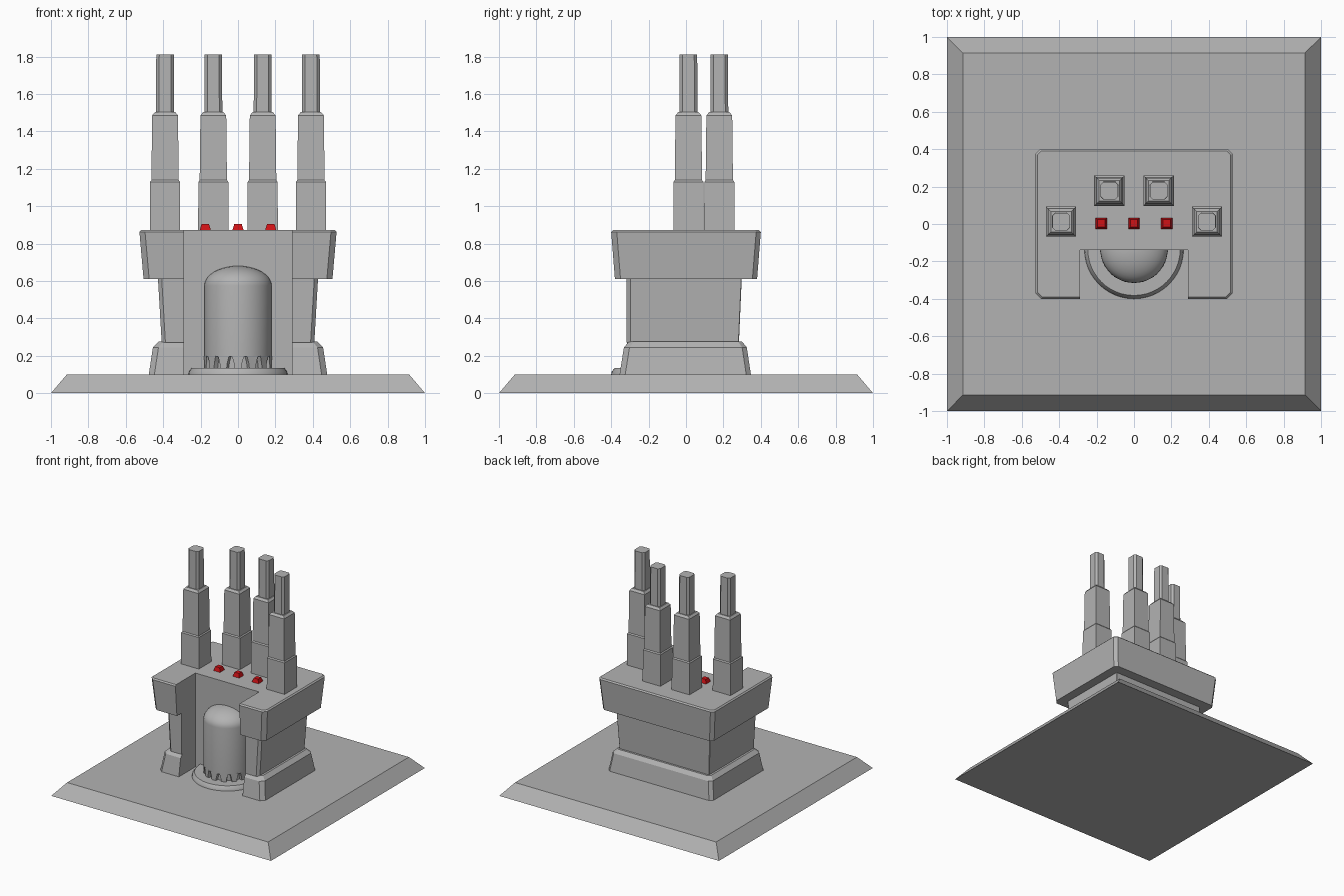
import bpy, bmesh, math

cube = bpy.data.objects.get("Cube")
if cube:
    bpy.data.objects.remove(cube, do_unlink=True)


def material(name, rgb):
    m = bpy.data.materials.new(name)
    m.use_nodes = True
    col = (*rgb, 1)
    m.diffuse_color = col
    m.node_tree.nodes["Principled BSDF"].inputs["Base Color"].default_value = col
    return m


GREY = material("concrete grey", (0.45, 0.45, 0.45))
RED = material("signal red", (0.62, 0.006, 0.008))


def loft(name, rings, mat=GREY, smooth=False):
    """Skin a stack of equal-length outlines and cap both ends."""
    bm = bmesh.new()
    loops = [[bm.verts.new(p) for p in r] for r in rings]
    n = len(loops[0])
    for a, b in zip(loops, loops[1:]):
        for i in range(n):
            j = (i + 1) % n
            bm.faces.new((a[i], a[j], b[j], b[i]))
    bm.faces.new(loops[0][::-1])
    bm.faces.new(loops[-1])
    bmesh.ops.recalc_face_normals(bm, faces=bm.faces)
    me = bpy.data.meshes.new(name)
    bm.to_mesh(me)
    bm.free()
    me.materials.append(mat)
    ob = bpy.data.objects.new(name, me)
    bpy.context.collection.objects.link(ob)
    if smooth:
        bpy.ops.object.select_all(action='DESELECT')
        ob.select_set(True)
        bpy.context.view_layer.objects.active = ob
        bpy.ops.object.shade_smooth_by_angle(angle=math.radians(35))
    return ob


def square(cx, cy, h, z):
    return [(cx + sx * h, cy + sy * h, z)
            for sx, sy in ((-1, -1), (1, -1), (1, 1), (-1, 1))]


def octagon(cx, cy, h, c, z):
    k = h - c
    pts = ((-k, -h), (k, -h), (h, -k), (h, k), (k, h), (-k, h), (-h, k), (-h, -k))
    return [(cx + x, cy + y, z) for x, y in pts]


def circle(cx, cy, r, z, n=48):
    return [(cx + r * math.cos(2 * math.pi * i / n),
             cy + r * math.sin(2 * math.pi * i / n), z) for i in range(n)]


NOTCH_X, NOTCH_Y = 0.29, -0.14


def u_outline(hx, front, back, z, cf, cb):
    """Chamfered rectangle with the front alcove cut out."""
    right = [(NOTCH_X, NOTCH_Y), (NOTCH_X, front), (hx - cf, front),
             (hx, front + cf), (hx, back - cb), (hx - cb, back)]
    left = [(-x, y) for x, y in reversed(right)]
    return [(x, y, z) for x, y in right + left]


# Sloped ground slab
loft("ground_slab", [square(0, 0, 1.0, 0), square(0, 0, 0.915, 0.1)])

# Building: plinth, waist and overhanging head
loft("plinth", [u_outline(0.477, -0.355, 0.347, 0.1, 0.03, 0.025),
                u_outline(0.455, -0.332, 0.325, 0.245, 0.03, 0.025),
                u_outline(0.425, -0.305, 0.300, 0.275, 0.025, 0.02)])
loft("waist", [u_outline(0.408, -0.318, 0.283, 0.27, 0.02, 0.003),
               u_outline(0.428, -0.318, 0.298, 0.615, 0.02, 0.003)])
loft("head_block", [u_outline(0.505, -0.38, 0.38, 0.61, 0.03, 0.025),
                    u_outline(0.527, -0.40, 0.40, 0.862, 0.03, 0.025),
                    u_outline(0.517, -0.39, 0.39, 0.872, 0.025, 0.02)])

# Domed tank in the alcove, standing on a round footing
TY = -0.135
loft("tank_footing", [circle(0, TY, 0.265, 0.1), circle(0, TY, 0.262, 0.115),
                      circle(0, TY, 0.247, 0.135)], smooth=True)
dome = [circle(0, TY, 0.18 * math.cos(a), 0.575 + 0.105 * math.sin(a))
        for a in (math.radians(d) for d in range(0, 85, 9))]
loft("tank", [circle(0, TY, 0.18, 0.195)] + dome
     + [circle(0, TY, 0.01, 0.68)], smooth=True)
loft("tank_core", [circle(0, TY, 0.155, 0.13), circle(0, TY, 0.155, 0.2)], smooth=True)

# Small feet around the foot of the tank, wider at the top
FEET = 14
for i in range(FEET):
    a = 2 * math.pi * (i + 0.5) / FEET

    def foot_ring(w, z):
        pts = ((0.15, -w), (0.179, -w), (0.179, w), (0.15, w))
        return [(r * math.cos(a) - t * math.sin(a),
                 TY + r * math.sin(a) + t * math.cos(a), z) for r, t in pts]
    loft(f"tank_foot_{i + 1}", [foot_ring(0.018, 0.13), foot_ring(0.023, 0.165),
                                foot_ring(0.033, 0.2)])

# Four stepped chimneys
for i, (x, y) in enumerate(((-0.39, 0.013), (-0.132, 0.178), (0.132, 0.178), (0.39, 0.013))):
    loft(f"chimney_base_{i + 1}", [square(x, y, 0.081, 0.865), square(x, y, 0.08, 1.13),
                                   square(x, y, 0.072, 1.14)])
    loft(f"chimney_middle_{i + 1}", [square(x, y, 0.073, 1.135), square(x, y, 0.069, 1.485),
                                     square(x, y, 0.055, 1.502)])
    loft(f"chimney_top_{i + 1}", [octagon(x, y, 0.048, 0.016, 1.5),
                                  octagon(x, y, 0.047, 0.016, 1.812)])

# Red roof lamps
for i, x in enumerate((-0.175, 0, 0.175)):
    loft(f"roof_lamp_{i + 1}", [square(x, 0.003, 0.031, 0.868),
                                square(x, 0.003, 0.02, 0.904)], RED)
